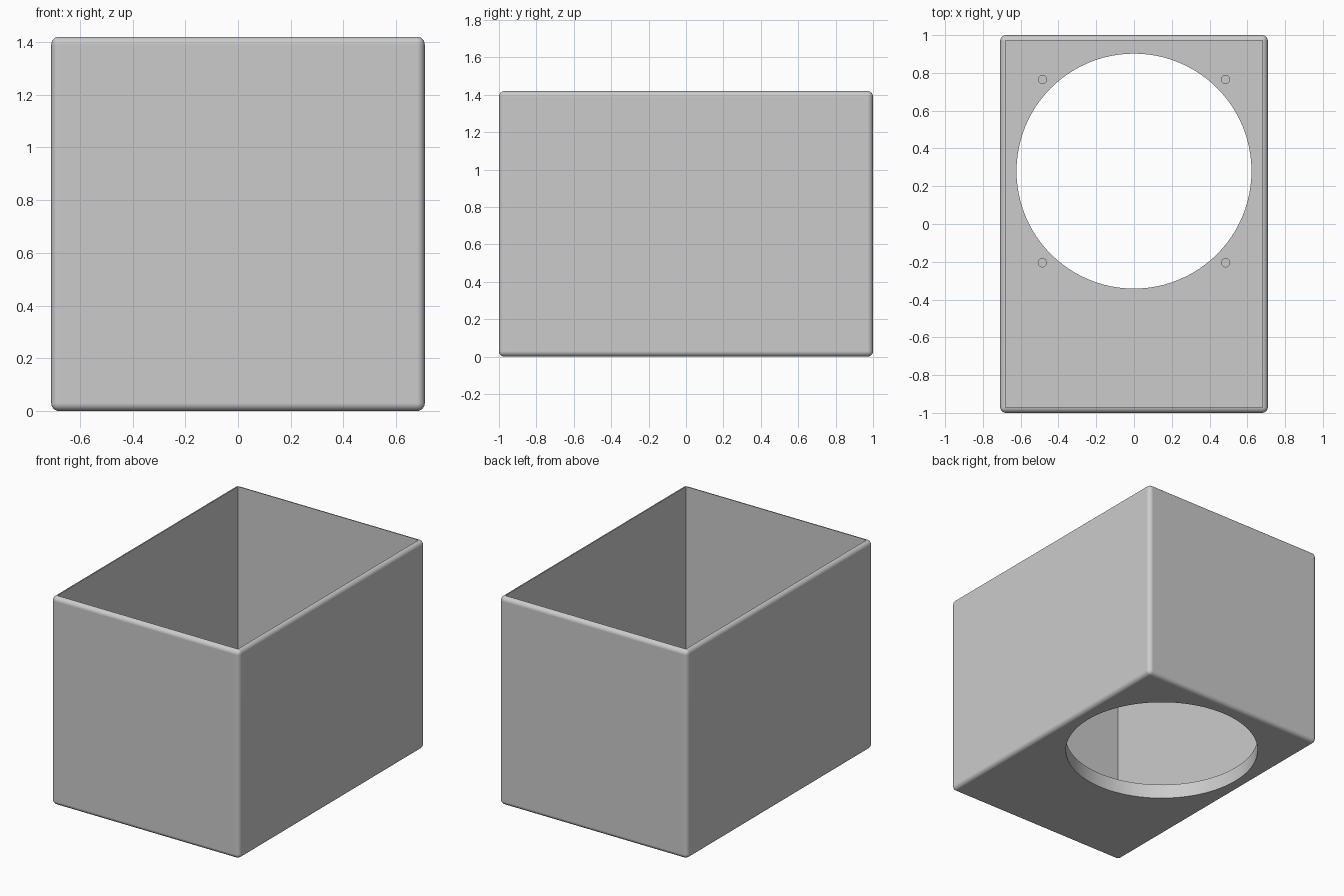
import bpy
import math

if "Cube" in bpy.data.objects:
    bpy.data.objects.remove(bpy.data.objects["Cube"], do_unlink=True)

WIDTH, LENGTH, HEIGHT = 1.417, 2.0, 1.42
WALL, FLOOR, ROUND = 0.028, 0.1, 0.03
HOLE_Y, HOLE_RADIUS = 0.28, 0.622
SCREW_OFFSET, SCREW_RADIUS, SCREW_DEPTH = 0.485, 0.022, 0.07

grey = bpy.data.materials.new("plain grey")
grey.use_nodes = True
colour = (0.6, 0.6, 0.6, 1)
grey.diffuse_color = colour
grey.node_tree.nodes["Principled BSDF"].inputs["Base Color"].default_value = colour


def block(name, size, bottom):
    bpy.ops.mesh.primitive_cube_add(size=1, location=(0, 0, bottom + size[2] / 2))
    ob = bpy.context.object
    ob.name = name
    ob.scale = size
    bpy.ops.object.transform_apply(location=True, rotation=False, scale=True)
    return ob


def rod(name, radius, x, y, bottom, top, sides):
    bpy.ops.mesh.primitive_cylinder_add(vertices=sides, radius=radius, depth=top - bottom,
                                        location=(x, y, (bottom + top) / 2))
    bpy.context.object.name = name
    return bpy.context.object


def apply_modifier(ob, mod):
    bpy.context.view_layer.objects.active = ob
    bpy.ops.object.modifier_apply(modifier=mod.name)


def cut(ob, cutter):
    mod = ob.modifiers.new("Cut", "BOOLEAN")
    mod.operation = "DIFFERENCE"
    mod.solver = "EXACT"
    mod.object = cutter
    apply_modifier(ob, mod)
    bpy.data.objects.remove(cutter, do_unlink=True)


# Rounded outer box
box = block("open_box", (WIDTH, LENGTH, HEIGHT), 0)
box.data.materials.append(grey)
bevel = box.modifiers.new("Round edges", "BEVEL")
bevel.width = ROUND
bevel.segments = 6
apply_modifier(box, bevel)

# Inside space, open at the top
cut(box, block("cavity", (WIDTH - 2 * WALL, LENGTH - 2 * WALL, HEIGHT), FLOOR))

# Large round opening through the floor
cut(box, rod("floor_opening", HOLE_RADIUS, 0, HOLE_Y, -FLOOR, 2 * FLOOR, 96))

# Four blind screw holes around the opening
for sx in (-1, 1):
    for sy in (-1, 1):
        cut(box, rod("screw_hole", SCREW_RADIUS, sx * SCREW_OFFSET,
                     HOLE_Y + sy * SCREW_OFFSET, FLOOR - SCREW_DEPTH, 2 * FLOOR, 24))

# Smooth rounded edges, flat sides
bpy.ops.object.select_all(action="DESELECT")
box.select_set(True)
bpy.context.view_layer.objects.active = box
bpy.ops.object.shade_smooth_by_angle(angle=math.radians(30))
weighted = box.modifiers.new("Flat sides", "WEIGHTED_NORMAL")
weighted.keep_sharp = True
